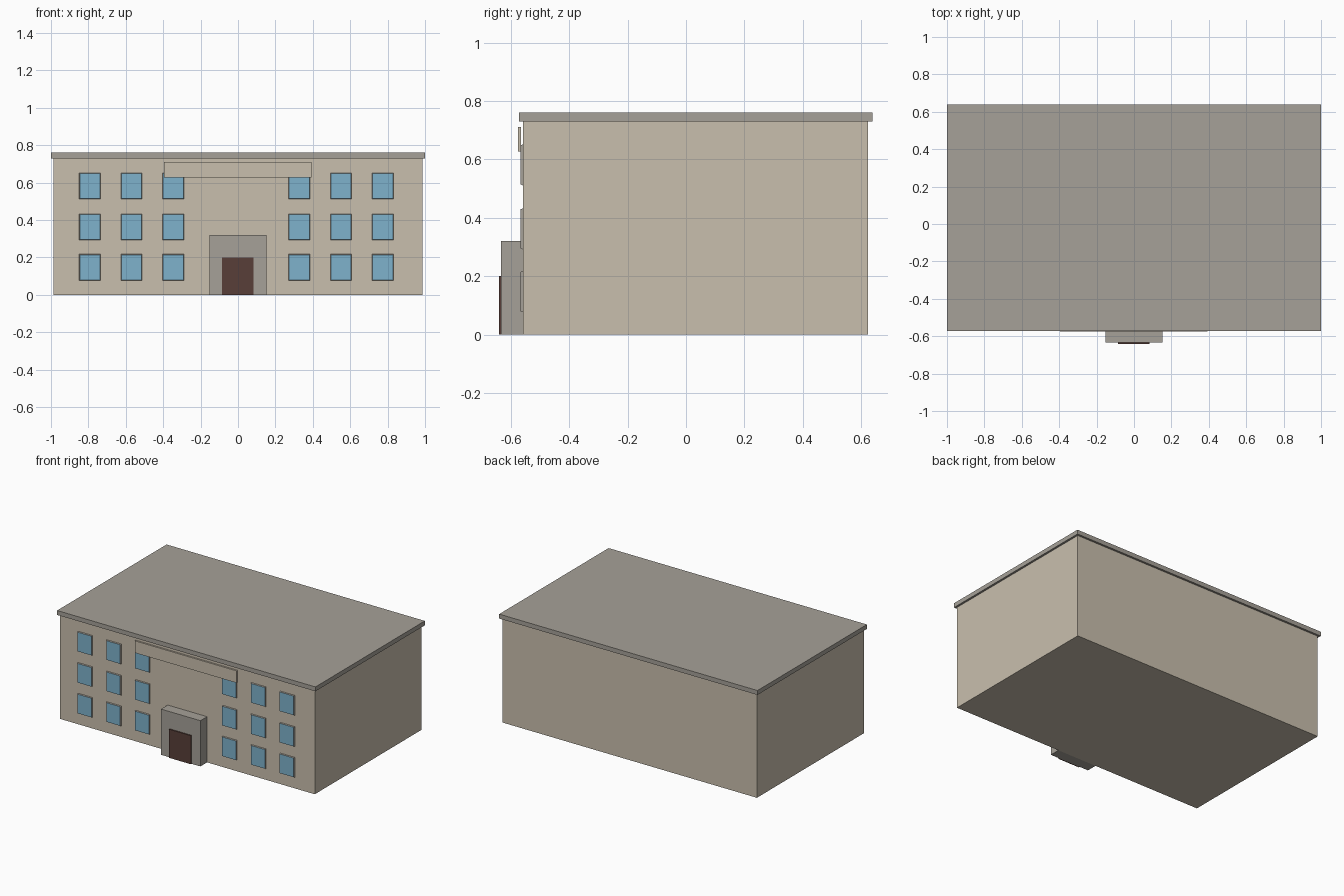
import bpy
import bmesh

if "Cube" in bpy.data.objects:
    bpy.data.objects.remove(bpy.data.objects["Cube"], do_unlink=True)


def srgb(r, g, b):
    def lin(c):
        c /= 255
        return c / 12.92 if c <= 0.04045 else ((c + 0.055) / 1.055) ** 2.4
    return (lin(r), lin(g), lin(b), 1.0)


def make_material(name, color):
    mat = bpy.data.materials.new(name)
    mat.diffuse_color = color
    mat.use_nodes = True
    for node in mat.node_tree.nodes:
        if node.type == 'BSDF_PRINCIPLED':
            node.inputs["Base Color"].default_value = color
    return mat


beige = make_material("beige plaster", srgb(201, 191, 174))
grey = make_material("grey concrete", srgb(166, 161, 152))
blue = make_material("blue glass", srgb(126, 178, 204))
brown = make_material("dark brown door", srgb(88, 62, 56))


def box(name, xs, ys, zs, mats, taper=0.0):
    """Box from three ranges; with a taper the front shrinks and takes the second material."""
    bm = bmesh.new()
    bmesh.ops.create_cube(bm, size=1)
    for v in bm.verts:
        inset = taper if v.co.y < 0 else 0
        x, y, z = (1 if c > 0 else 0 for c in v.co)
        v.co = (xs[x] + (inset if x == 0 else -inset),
                ys[y],
                zs[z] + (inset if z == 0 else -inset))
    bm.normal_update()
    if len(mats) > 1:
        for f in bm.faces:
            f.material_index = 1 if f.normal.y < -0.99 else 0
    mesh = bpy.data.meshes.new(name)
    bm.to_mesh(mesh)
    bm.free()
    for m in mats:
        mesh.materials.append(m)
    obj = bpy.data.objects.new(name, mesh)
    bpy.context.scene.collection.objects.link(obj)
    return obj


WALL = -0.559  # front wall plane

# Main block and overhanging flat roof
box("building_walls", (-0.986, 0.986), (WALL, 0.624), (0, 0.729), [beige])
box("roof_slab", (-1, 1), (-0.572, 0.638), (0.729, 0.76), [grey])

# Entrance surround and door
box("entrance_surround", (-0.153, 0.152), (-0.633, WALL), (0, 0.32), [grey])
box("entrance_door", (-0.085, 0.083), (-0.641, -0.633), (0, 0.2), [brown])

# Blank panel hung just off the wall
box("fascia_panel", (-0.396, 0.392), (-0.576, -0.565), (0.627, 0.711), [beige])

# Windows: three rows of three on each side of the entrance
W, H = 0.114, 0.14
for row, z in enumerate((0.077, 0.292, 0.511)):
    for side, start in (("right", -0.792), ("left", 0.328)):
        for col in range(3):
            x = start + col * 0.223
            box(f"window_{side}_{row + 1}_{col + 1}", (x - W / 2, x + W / 2),
                (WALL - 0.008, WALL), (z, z + H), [grey, blue], taper=0.003)
